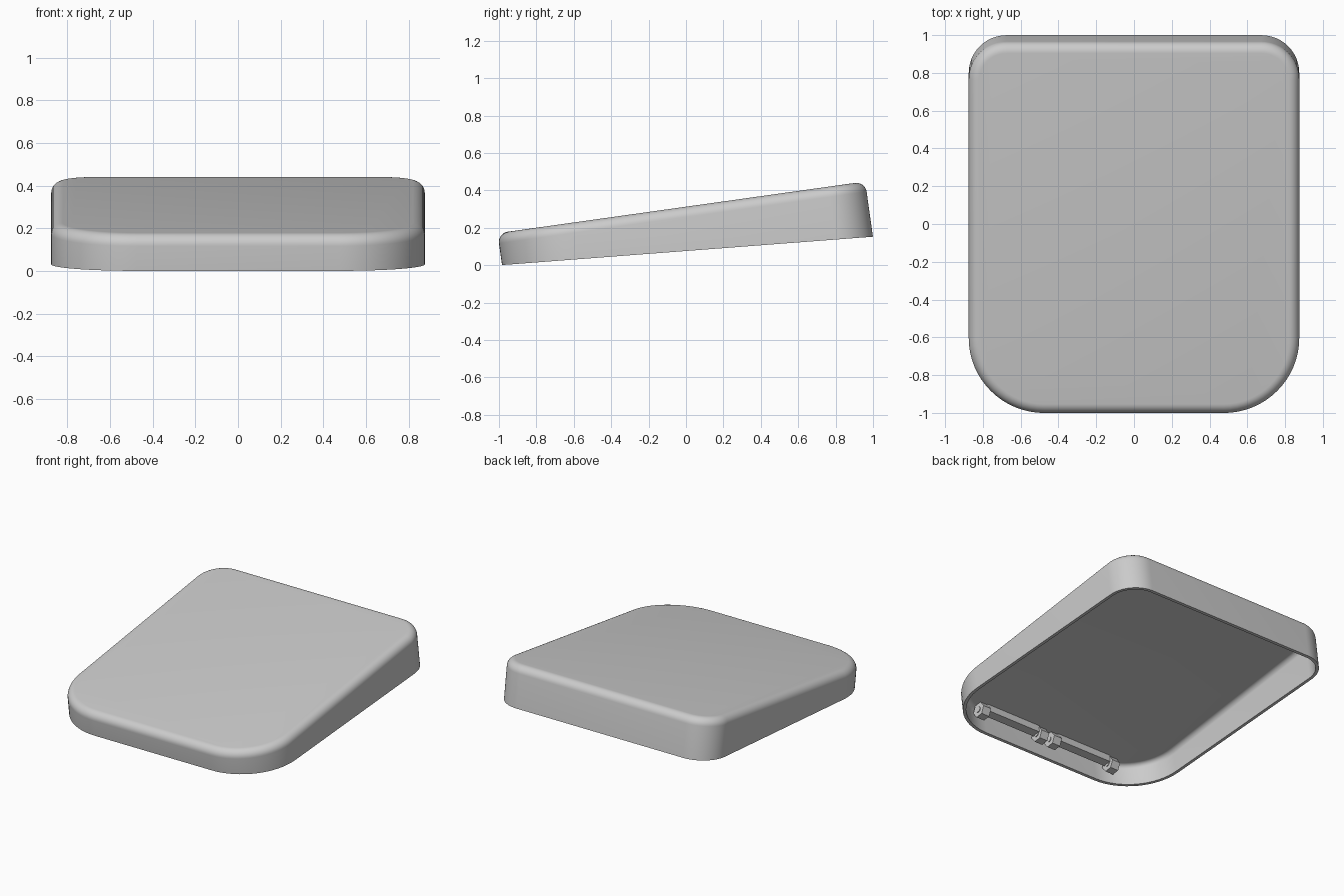
import bpy, bmesh, math
from mathutils import Matrix

cube = bpy.data.objects.get("Cube")
if cube:
    bpy.data.objects.remove(cube, do_unlink=True)

grey = bpy.data.materials.new("plain grey")
grey.use_nodes = True
grey.diffuse_color = (0.6, 0.6, 0.6, 1)
grey.node_tree.nodes["Principled BSDF"].inputs["Base Color"].default_value = (0.6, 0.6, 0.6, 1)

TILT = Matrix.Rotation(math.radians(8), 4, 'X')   # the whole lid leans forward
HALF_W, FRONT, BACK, TOP = 0.875, -0.974, 1.011, 0.31
R_FRONT, R_BACK = 0.4, 0.2                        # plan corner radii
FILLET, WALL = 0.055, 0.022


def finish(name, bm):
    """Tilt the mesh, make an object and shade it."""
    bmesh.ops.recalc_face_normals(bm, faces=bm.faces[:])
    bm.transform(TILT)
    mesh = bpy.data.meshes.new(name)
    bm.to_mesh(mesh)
    bm.free()
    mesh.materials.append(grey)
    obj = bpy.data.objects.new(name, mesh)
    bpy.context.collection.objects.link(obj)
    bpy.ops.object.select_all(action='DESELECT')
    obj.select_set(True)
    bpy.context.view_layer.objects.active = obj
    bpy.ops.object.shade_smooth_by_angle(angle=math.radians(30))
    return obj


def rim_height(y):
    """The lower edge slopes, so the shell is deeper at the back."""
    return 0.138 + (0.012 - 0.138) * (y - FRONT) / (BACK - FRONT)


def ring(bm, inset, z=None, steps=16):
    """Rounded outline pulled in by inset; z=None follows the sloping rim."""
    verts = []
    corners = [(1, BACK, R_BACK, 0), (-1, BACK, R_BACK, 90),
               (-1, FRONT, R_FRONT, 180), (1, FRONT, R_FRONT, 270)]
    for side, end, r, start in corners:
        cx = side * (HALF_W - r)
        cy = end - r if end > 0 else end + r
        for i in range(steps + 1):
            a = math.radians(start + 90 * i / steps)
            x, y = cx + (r - inset) * math.cos(a), cy + (r - inset) * math.sin(a)
            verts.append(bm.verts.new((x, y, rim_height(y) if z is None else z)))
    return verts


# Hollow shell: top, rounded edge, wall, rim, inner wall, inner rounding, ceiling
bm = bmesh.new()
arc = [math.radians(90 * i / 8) for i in range(9)]
r_in = FILLET - WALL
rings = [ring(bm, FILLET * (1 - math.sin(a)), TOP - FILLET * (1 - math.cos(a))) for a in arc]
rings += [ring(bm, 0), ring(bm, WALL)]
rings += [ring(bm, WALL + r_in * (1 - math.sin(a)), TOP - WALL - r_in * (1 - math.cos(a)))
          for a in reversed(arc)]
for a, b in zip(rings, rings[1:]):
    for i in range(len(a)):
        j = (i + 1) % len(a)
        bm.faces.new((a[i], a[j], b[j], b[i]))
bm.faces.new(rings[0])
bm.faces.new(rings[-1])
finish("lid_shell", bm)

# Hinge bosses, pins and rails under the front edge
HINGE_Y, HINGE_Z = -0.88, 0.236


def prism(name, x, radius, length, sides):
    """Prism lying along x on the hinge line."""
    bm = bmesh.new()
    bmesh.ops.create_cone(bm, cap_ends=True, segments=sides, radius1=radius, radius2=radius,
                          depth=length, matrix=Matrix.Translation((x, HINGE_Y, HINGE_Z))
                          @ Matrix.Rotation(math.pi / 2, 4, 'Y'))
    finish(name, bm)


for side, label in ((1, "left"), (-1, "right")):
    for place, x in (("outer", 0.56), ("inner", 0.055)):
        prism(f"{label}_{place}_hinge_boss", side * x, 0.054, 0.065, 6)
        prism(f"{label}_{place}_hinge_pin", side * x, 0.02, 0.075, 16)
    bm = bmesh.new()
    bmesh.ops.create_cube(bm, size=1, matrix=Matrix.Translation((side * 0.3075, HINGE_Y, 0.265))
                          @ Matrix.Diagonal((0.45, 0.06, 0.06, 1)))
    finish(f"{label}_hinge_rail", bm)
